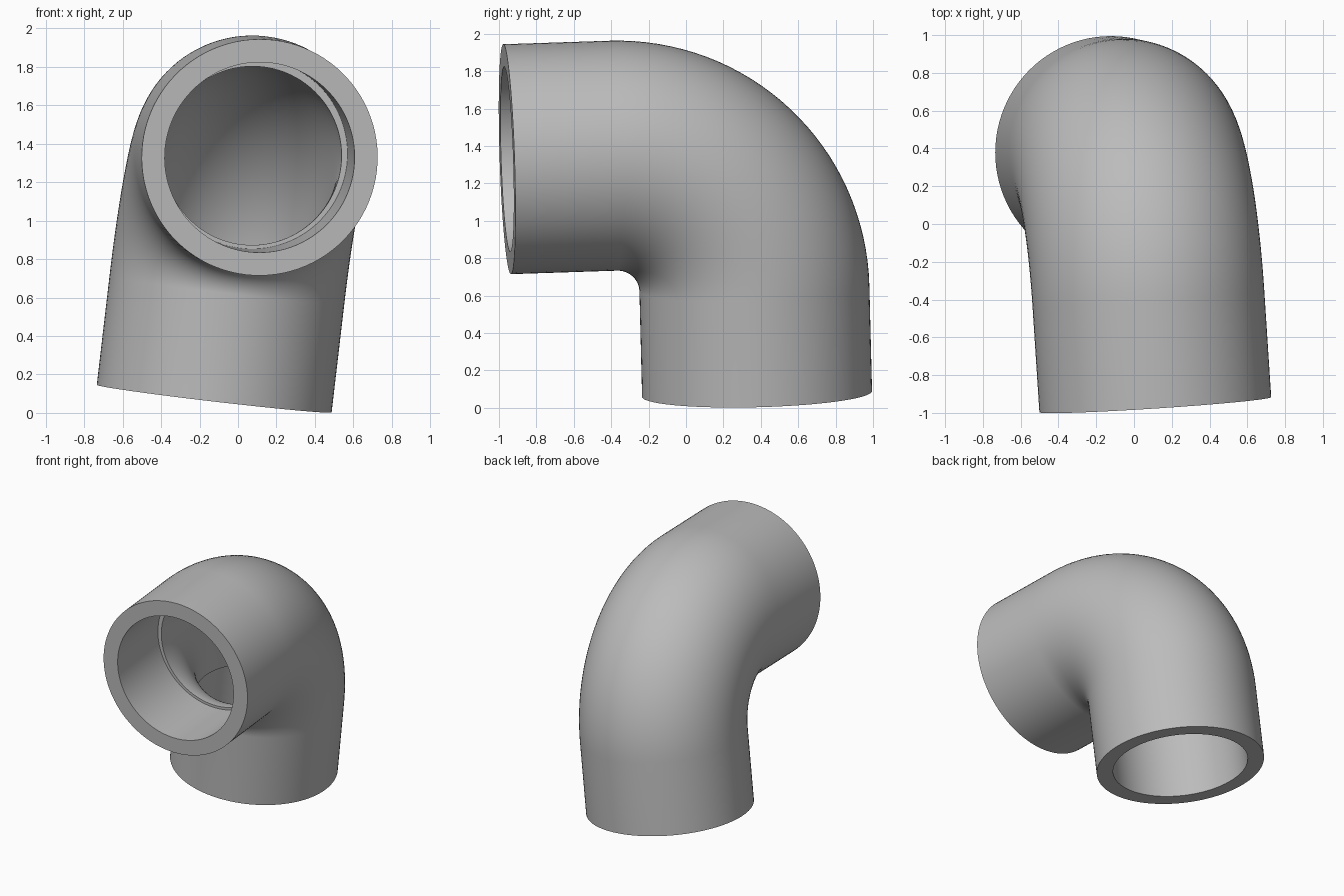
import bpy
import bmesh
from math import sin, cos, pi, tau, radians
from mathutils import Vector

cube = bpy.data.objects.get("Cube")
if cube:
    bpy.data.objects.remove(cube, do_unlink=True)

# Elbow frame: front arm axis, lower arm axis, and the axis across the bend
front = Vector((0.065, -1, -0.033)).normalized()
across = front.cross(Vector((-0.117, 0.026, -1))).normalized()
down = across.cross(front).normalized()

CORNER = Vector((0.028, 0.347, 1.372))   # where the two arm axes meet
BEND = 0.74                              # centreline bend radius
ARM = 0.567                              # straight length of each arm
OUTER, SOCKET, BORE = 0.615, 0.495, 0.465
SEGMENTS, STEPS = 96, 32
pivot = CORNER + BEND * (front + down)

bm = bmesh.new()


def ring(radius, angle, offset=0.0, bend=BEND):
    """Circle around the path at a bend angle, pushed out along the arm."""
    radial = -down * cos(angle) - front * sin(angle)
    arm = front if angle < pi / 4 else down
    centre = pivot + radial * bend + arm * offset
    return [bm.verts.new(centre + radius * (radial * cos(tau * i / SEGMENTS)
                                            + across * sin(tau * i / SEGMENTS)))
            for i in range(SEGMENTS)]


angles = [pi / 2 * i / STEPS for i in range(STEPS + 1)]

# Outer skin, front to bottom
rings = [ring(OUTER, 0, ARM)]
rings += [ring(OUTER, a) for a in angles]
rings.append(ring(OUTER, pi / 2, ARM))

# Lower socket, narrower curved bore, front socket
rings += [ring(SOCKET, pi / 2, ARM), ring(SOCKET, pi / 2)]
rings += [ring(BORE, a, bend=BEND - 0.01) for a in reversed(angles)]
rings += [ring(SOCKET, 0), ring(SOCKET, 0, ARM)]

# Skin the rings into one closed wall
for first, second in zip(rings, rings[1:] + rings[:1]):
    for i in range(SEGMENTS):
        j = (i + 1) % SEGMENTS
        bm.faces.new((first[i], first[j], second[j], second[i]))
bmesh.ops.recalc_face_normals(bm, faces=bm.faces)

mesh = bpy.data.meshes.new("pipe_elbow")
bm.to_mesh(mesh)
bm.free()
elbow = bpy.data.objects.new("pipe_elbow", mesh)
bpy.context.collection.objects.link(elbow)

# Plain grey plastic
grey = bpy.data.materials.new("grey")
grey.use_nodes = True
colour = (0.5, 0.5, 0.5, 1)
grey.diffuse_color = colour
grey.node_tree.nodes["Principled BSDF"].inputs["Base Color"].default_value = colour
mesh.materials.append(grey)

# Smooth curves with crisp rims
bpy.ops.object.select_all(action="DESELECT")
elbow.select_set(True)
bpy.context.view_layer.objects.active = elbow
bpy.ops.object.shade_smooth_by_angle(angle=radians(35))
